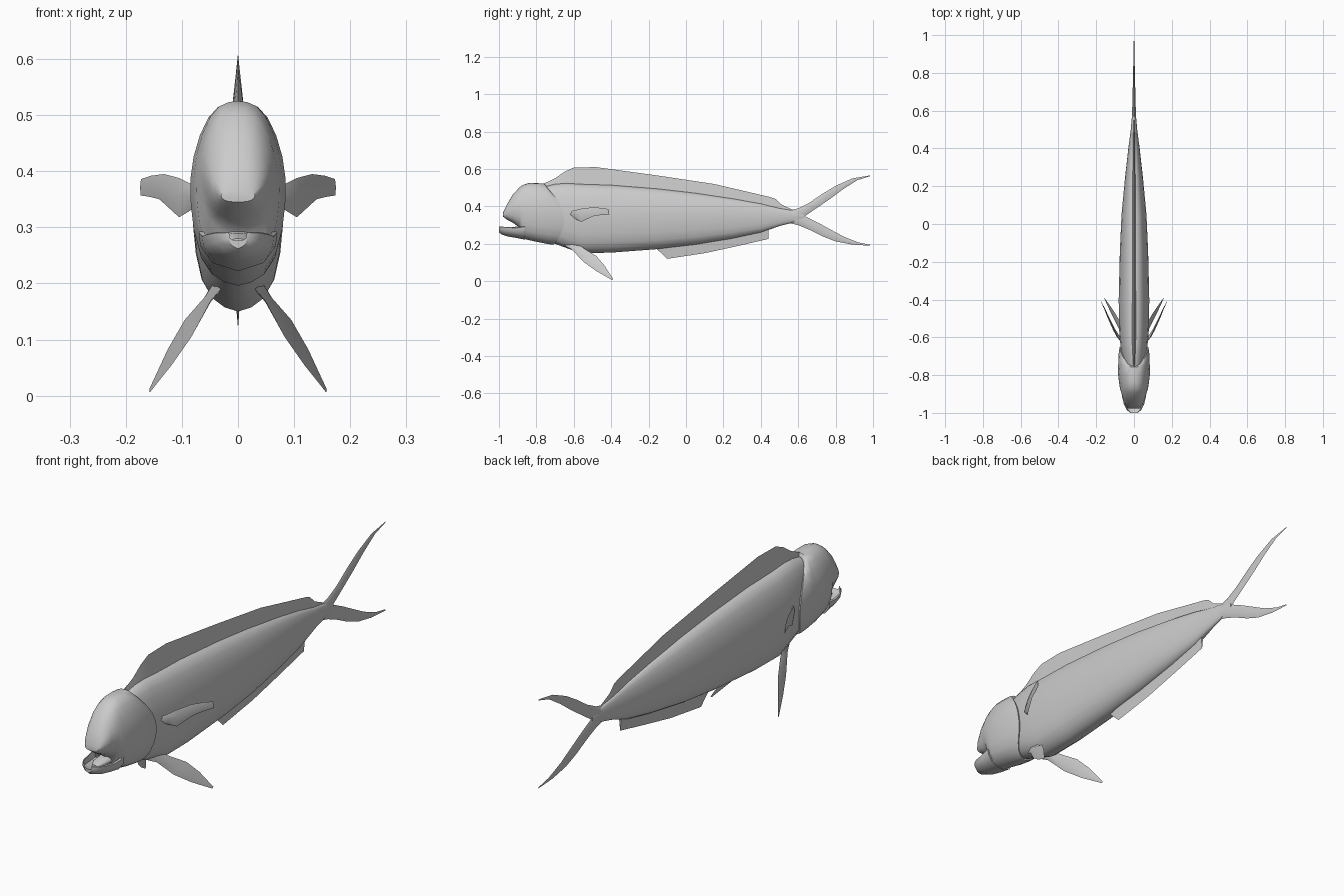
import bpy, bmesh, math
from mathutils import Vector

skin = bpy.data.materials.new("grey_skin")
skin.diffuse_color = (0.6, 0.6, 0.6, 1)


def loft(name, rings, angle=40):
    """Skin a list of equally long closed rings and cap both ends."""
    bm = bmesh.new()
    rows = [[bm.verts.new(p) for p in ring] for ring in rings]
    n = len(rows[0])
    for a, b in zip(rows, rows[1:]):
        for i in range(n):
            j = (i + 1) % n
            bm.faces.new((a[i], a[j], b[j], b[i]))
    bm.faces.new(rows[0][::-1])
    bm.faces.new(rows[-1])
    bmesh.ops.remove_doubles(bm, verts=bm.verts, dist=0.0003)
    bmesh.ops.recalc_face_normals(bm, faces=bm.faces)
    mesh = bpy.data.meshes.new(name)
    bm.to_mesh(mesh)
    bm.free()
    mesh.materials.append(skin)
    obj = bpy.data.objects.new(name, mesh)
    bpy.context.collection.objects.link(obj)
    bpy.ops.object.select_all(action='DESELECT')
    obj.select_set(True)
    bpy.context.view_layer.objects.active = obj
    bpy.ops.object.shade_smooth_by_angle(angle=math.radians(angle))
    return obj


def section(half, y, zb, zt, w, bend=lambda f: 0):
    """Mirror a half profile of (width, height) fractions into a ring."""
    pts = half + [(-u, f) for u, f in half[-2:0:-1]]
    return [(u * w, y + bend(f), zb + f * (zt - zb)) for u, f in pts]


def blade(name, stations, thick, normal):
    """Lens-shaped fin from (leading point, trailing point) pairs."""
    n = Vector(normal).normalized()
    rings = []
    for k, (a, b) in enumerate(stations):
        a, b = Vector(a), Vector(b)
        t = thick * (1 - k / (len(stations) - 1)) + 0.001
        m = a.lerp(b, 0.45)
        rings.append([a, m + n * t, b, m - n * t])
    return loft(name, rings, 60)


# Body: deep in front, tapering to the tail root
trunk = [(0, 1), (.2, .995), (.42, .97), (.62, .91), (.8, .81), (.93, .69), (1, .56),
         (.99, .42), (.93, .28), (.8, .15), (.58, .065), (.3, .02), (0, 0)]
body = [(-.78, .24, .50, .05), (-.70, .20, .52, .066), (-.64, .178, .525, .072),
        (-.56, .15, .52, .079), (-.40, .153, .515, .081), (-.15, .172, .495, .075),
        (.05, .195, .472, .066), (.25, .228, .442, .047), (.40, .26, .415, .03),
        (.50, .295, .39, .017), (.57, .313, .378, .011), (.63, .335, .36, .005)]
loft("body", [section(trunk, *s) for s in body])

# Head: blunt forehead, ending in a curved gill cover
cover = lambda k: lambda f: -k * abs(2 * f - .85) ** 2
head = [(-.978, .345, .368, .03), (-.955, .328, .415, .046), (-.925, .312, .465, .058),
        (-.89, .288, .502, .068), (-.872, .228, .515, .074), (-.84, .22, .525, .079),
        (-.79, .209, .524, .085)]
rings = [section(trunk, *s) for s in head]
rings += [section(trunk, -.73, .20, .522, .083, cover(.02)),
          section(trunk, -.68, .196, .515, .081, cover(.055)),
          section(trunk, -.652, .196, .505, .077, cover(.075)),
          section(trunk, -.655, .21, .495, .062, cover(.075))]
loft("head", rings)

# Lower jaw: scooped, with a raised lip
scoop = [(0, .5), (.45, .5), (.8, .62), (.9, 1), (1, .95), (.96, .6), (.65, .2), (0, 0)]
jaw = [(-1, .262, .292, .018), (-.985, .25, .292, .038), (-.955, .24, .29, .054),
       (-.91, .232, .287, .064), (-.86, .222, .295, .07)]
loft("lower_jaw", [section(scoop, *s) for s in jaw])

# Tongue inside the mouth
tongue = [(-.96, .27, .28, .012), (-.93, .265, .29, .026), (-.87, .26, .295, .03)]
loft("tongue", [section(trunk, *s) for s in tongue])

# Dorsal fin: long tapering ridge along the back
ridge = [(-.76, .50, .522, .004), (-.70, .505, .55, .009), (-.65, .51, .585, .011),
         (-.60, .51, .608, .011), (-.48, .505, .61, .011), (-.15, .485, .565, .01),
         (.15, .45, .52, .009), (.45, .395, .45, .006), (.48, .385, .44, .005),
         (.51, .38, .41, .004), (.57, .36, .382, .003)]
loft("dorsal_fin", [[(-w, y, b), (-w * .5, y, (b + t) / 2), (0, y, t),
                     (w * .5, y, (b + t) / 2), (w, y, b)] for y, b, t, w in ridge], 60)

# Anal fin under the rear half
keel = [(-.16, .19, .176), (-.10, .20, .12), (.10, .22, .15), (.27, .25, .187),
        (.44, .285, .226)]
loft("anal_fin", [[(-.006, y, b), (0, y, t), (.006, y, b)] for y, b, t in keel], 60)

# Forked tail: two swept lobes
upper = [((.54, .375), (.60, .335)), ((.60, .39), (.635, .348)), ((.66, .42), (.70, .392)),
         ((.73, .468), (.77, .44)), ((.80, .51), (.84, .492)), ((.89, .55), (.915, .54)),
         ((.985, .566), (.985, .562))]
lower = [((.54, .315), (.60, .355)), ((.60, .30), (.635, .348)), ((.66, .275), (.70, .316)),
         ((.73, .24), (.77, .278)), ((.80, .213), (.84, .24)), ((.89, .196), (.92, .208)),
         ((.985, .19), (.985, .195))]
for name, lobe in (("upper_tail_lobe", upper), ("lower_tail_lobe", lower)):
    blade(name, [((0, *a), (0, *b)) for a, b in lobe], .01, (1, 0, 0))

# Paired fins on both sides
for side, s in (("right", 1), ("left", -1)):
    pectoral = [((.066, -.62, .37), (.066, -.61, .345)), ((.085, -.60, .378), (.085, -.585, .33)),
                ((.105, -.56, .388), (.105, -.56, .318)), ((.132, -.50, .395), (.14, -.49, .35)),
                ((.155, -.45, .392), (.155, -.45, .354)), ((.173, -.415, .386), (.174, -.41, .357))]
    pelvic = [((.03, -.65, .19), (.045, -.58, .20)), ((.048, -.61, .17), (.062, -.54, .172)),
              ((.083, -.55, .105), (.095, -.48, .135)), ((.118, -.48, .055), (.125, -.435, .083)),
              ((.157, -.395, .006), (.158, -.39, .012))]
    for name, fin, normal in (("pectoral_fin", pectoral, (s * .9, -.45, 0)),
                              ("pelvic_fin", pelvic, (s * .8, 0, .6))):
        pairs = [tuple((s * x, y, z) for x, y, z in pair) for pair in fin]
        blade(f"{side}_{name}", pairs, .008, normal)
